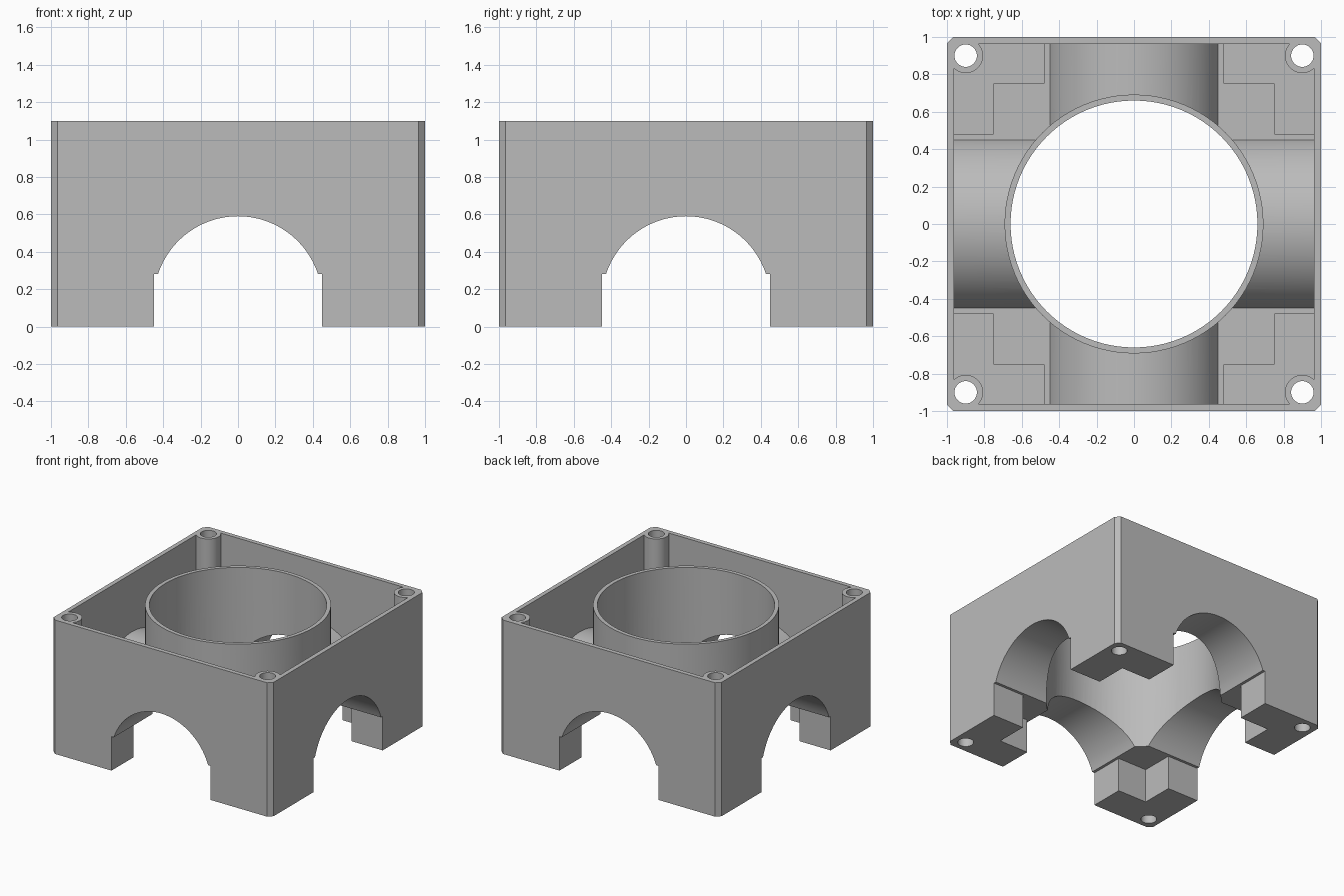
import bpy, bmesh, math

if "Cube" in bpy.data.objects:
    bpy.data.objects.remove(bpy.data.objects["Cube"], do_unlink=True)

HEIGHT = 1.1
WALL = 0.037      # outer wall and floor
SHELL = 0.032     # tunnel and tube wall
FOOT = 0.28       # height of the square leg openings
ARCH_Z = 0.14     # centre height of the arches
SIGNS = [(x, y) for x in (-1, 1) for y in (-1, 1)]

grey = bpy.data.materials.new("light grey plastic")
grey.use_nodes = True
grey.diffuse_color = (0.5, 0.5, 0.5, 1)
grey.node_tree.nodes["Principled BSDF"].inputs["Base Color"].default_value = (0.5, 0.5, 0.5, 1)


def prism(name, points, start, end, axis="z"):
    """Extrude a closed outline along an axis."""
    place = {"z": lambda a, b, d: (a, b, d),
             "y": lambda a, b, d: (a, d, b),
             "x": lambda a, b, d: (d, a, b)}[axis]
    bm = bmesh.new()
    face = bm.faces.new([bm.verts.new(place(a, b, start)) for a, b in points])
    top = bmesh.ops.extrude_face_region(bm, geom=[face])["geom"]
    shift = place(0, 0, end - start)
    bmesh.ops.translate(bm, vec=shift, verts=[v for v in top if isinstance(v, bmesh.types.BMVert)])
    bmesh.ops.recalc_face_normals(bm, faces=bm.faces)
    mesh = bpy.data.meshes.new(name)
    bm.to_mesh(mesh)
    bm.free()
    obj = bpy.data.objects.new(name, mesh)
    mesh.materials.append(grey)
    bpy.context.collection.objects.link(obj)
    return obj


def square(half):
    return [(-half, -half), (half, -half), (half, half), (-half, half)]


def circle(radius, x=0, y=0, sides=96):
    turn = 2 * math.pi / sides
    return [(x + radius * math.cos(i * turn), y + radius * math.sin(i * turn)) for i in range(sides)]


def tunnel_outline(radius, step):
    """Arch standing on a slightly wider square opening."""
    start = math.asin((step - ARCH_Z) / radius)
    n = 48
    arc = []
    for i in range(n + 1):
        a = start + (math.pi - 2 * start) * i / n
        arc.append((radius * math.cos(a), ARCH_Z + radius * math.sin(a)))
    return [(radius, -0.2), (radius, step)] + arc + [(-radius, step), (-radius, -0.2)]


def cut(target, cutter):
    """Subtract one solid from another and discard the cutter."""
    cutter.hide_render = True
    mod = target.modifiers.new("cut", "BOOLEAN")
    mod.operation = "DIFFERENCE"
    mod.solver = "EXACT"
    mod.object = cutter
    bpy.context.view_layer.objects.active = target
    bpy.ops.object.modifier_apply(modifier=mod.name)
    bpy.data.objects.remove(cutter, do_unlink=True)


# Outer block with chamfered corners
c = 0.965
outline = [(c, -1), (1, -c), (1, c), (c, 1), (-c, 1), (-1, c), (-1, -c), (-c, -1)]
housing = prism("duct_housing", outline, 0, HEIGHT)

# Open top cavity, leaving tunnels, tube, screw posts and raised floor
cavity = prism("cavity", square(1 - WALL), WALL, HEIGHT + 0.2)
for axis in "xy":
    cut(cavity, prism("tunnel_shell", tunnel_outline(0.45 + SHELL, FOOT + SHELL), -1.2, 1.2, axis))
cut(cavity, prism("raised_floor", square(0.75), -0.2, FOOT + 0.036))
cut(cavity, prism("tube_shell", circle(0.66 + SHELL), -0.3, HEIGHT + 0.4))
for x, y in SIGNS:
    cut(cavity, prism("screw_post", circle(0.093, 0.9 * x, 0.9 * y, 48), -0.3, HEIGHT + 0.4))
cut(housing, cavity)

# Arched tunnels, leg notches, central bore and screw holes
for axis in "xy":
    cut(housing, prism("tunnel_bore", tunnel_outline(0.45, FOOT), -1.2, 1.2, axis))
cut(housing, prism("leg_notch", square(0.715), -0.3, FOOT))
cut(housing, prism("tube_bore", circle(0.66), -0.4, HEIGHT + 0.4))
for x, y in SIGNS:
    cut(housing, prism("screw_hole", circle(0.06, 0.9 * x, 0.9 * y, 48), -0.4, HEIGHT + 0.4))

# Smooth round walls, crisp edges
bpy.ops.object.select_all(action="DESELECT")
housing.select_set(True)
bpy.context.view_layer.objects.active = housing
bpy.ops.object.shade_smooth_by_angle(angle=math.radians(20))
